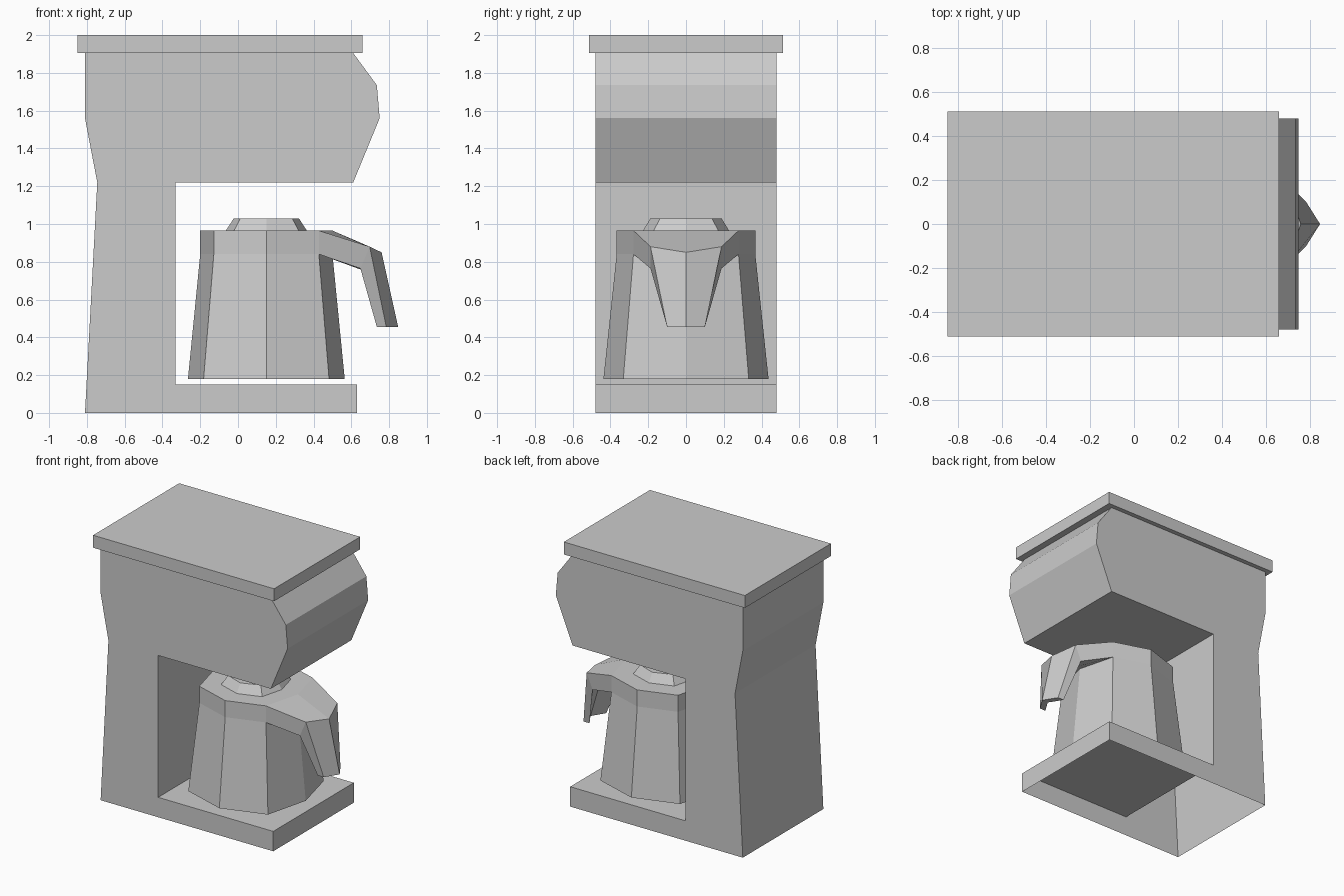
import bpy, bmesh

if "Cube" in bpy.data.objects:
    bpy.data.objects.remove(bpy.data.objects["Cube"])


def finish(name, bm):
    bmesh.ops.recalc_face_normals(bm, faces=bm.faces)
    mesh = bpy.data.meshes.new(name)
    bm.to_mesh(mesh)
    bm.free()
    obj = bpy.data.objects.new(name, mesh)
    bpy.context.collection.objects.link(obj)
    return obj


def bridge(bm, a, b, skip=()):
    n = len(a)
    for i in range(n):
        if i not in skip:
            j = (i + 1) % n
            bm.faces.new((a[i], a[j], b[j], b[i]))


# Eight-sided ring: x radius, y radius and corner offset
def ring(bm, rx, ry, d, z, cx=0.15):
    pts = [(rx, 0), (d, d), (0, ry), (-d, d), (-rx, 0), (-d, -d), (0, -ry), (d, -d)]
    return [bm.verts.new((cx + x, y, z)) for x, y in pts]


# Housing: side profile extruded across, hollow and open underneath
profile = [(-0.81, 0), (0.63, 0), (0.63, 0.15), (-0.33, 0.15), (-0.33, 1.22),
           (0.61, 1.22), (0.75, 1.56), (0.735, 1.735), (0.61, 1.905),
           (-0.81, 1.905), (-0.81, 1.56), (-0.745, 1.22)]
bm = bmesh.new()
near, far = ([bm.verts.new((x, y, z)) for x, z in profile] for y in (-0.48, 0.48))
bridge(bm, near, far)
bm.faces.new(near)
bm.faces.new(far)
bmesh.ops.recalc_face_normals(bm, faces=bm.faces)
bottom = [f for f in bm.faces if all(v.co.z < 0.001 for v in f.verts)]
bmesh.ops.delete(bm, geom=bottom, context='FACES_ONLY')
finish("housing", bm)

# Top cover slab
bpy.ops.mesh.primitive_cube_add(size=1, location=(-0.095, 0, 1.953))
cover = bpy.context.object
cover.name = "top_cover"
cover.scale = (1.51, 1.026, 0.094)

# Jug: tapered body, straight collar, raised lid
bm = bmesh.new()
rings = [ring(bm, 0.415, 0.437, 0.332, 0.18),
         ring(bm, 0.35, 0.367, 0.278, 0.84),
         ring(bm, 0.35, 0.367, 0.278, 0.965),
         ring(bm, 0.215, 0.228, 0.171, 0.965),
         ring(bm, 0.172, 0.188, 0.137, 1.03)]
for k in range(4):
    bridge(bm, rings[k], rings[k + 1], skip=(7, 0) if k == 1 else ())
bm.faces.new(rings[0])
bm.faces.new(rings[-1])

# Handle: grows from two collar faces, narrowing as it folds down
low, high = rings[1], rings[2]
section = [high[7], high[0], high[1], low[1], low[0], low[7]]
# per step: half width, outer side (x, z), outer ridge, inner ridge, inner side
steps = [(0.188, (0.697, 0.88), (0.76, 0.85), (0.715, 0.735), (0.648, 0.765)),
         (0.10, (0.785, 0.455), (0.848, 0.455), (0.797, 0.455), (0.735, 0.455))]
for w, os, orr, ir, ins in steps:
    new = [bm.verts.new((p[0], y, p[1])) for p, y in
           ((os, -w), (orr, 0), (os, w), (ins, w), (ir, 0), (ins, -w))]
    bridge(bm, section, new)
    section = new
bm.faces.new((section[0], section[1], section[4], section[5]))
bm.faces.new((section[1], section[2], section[3], section[4]))
finish("jug", bm)
